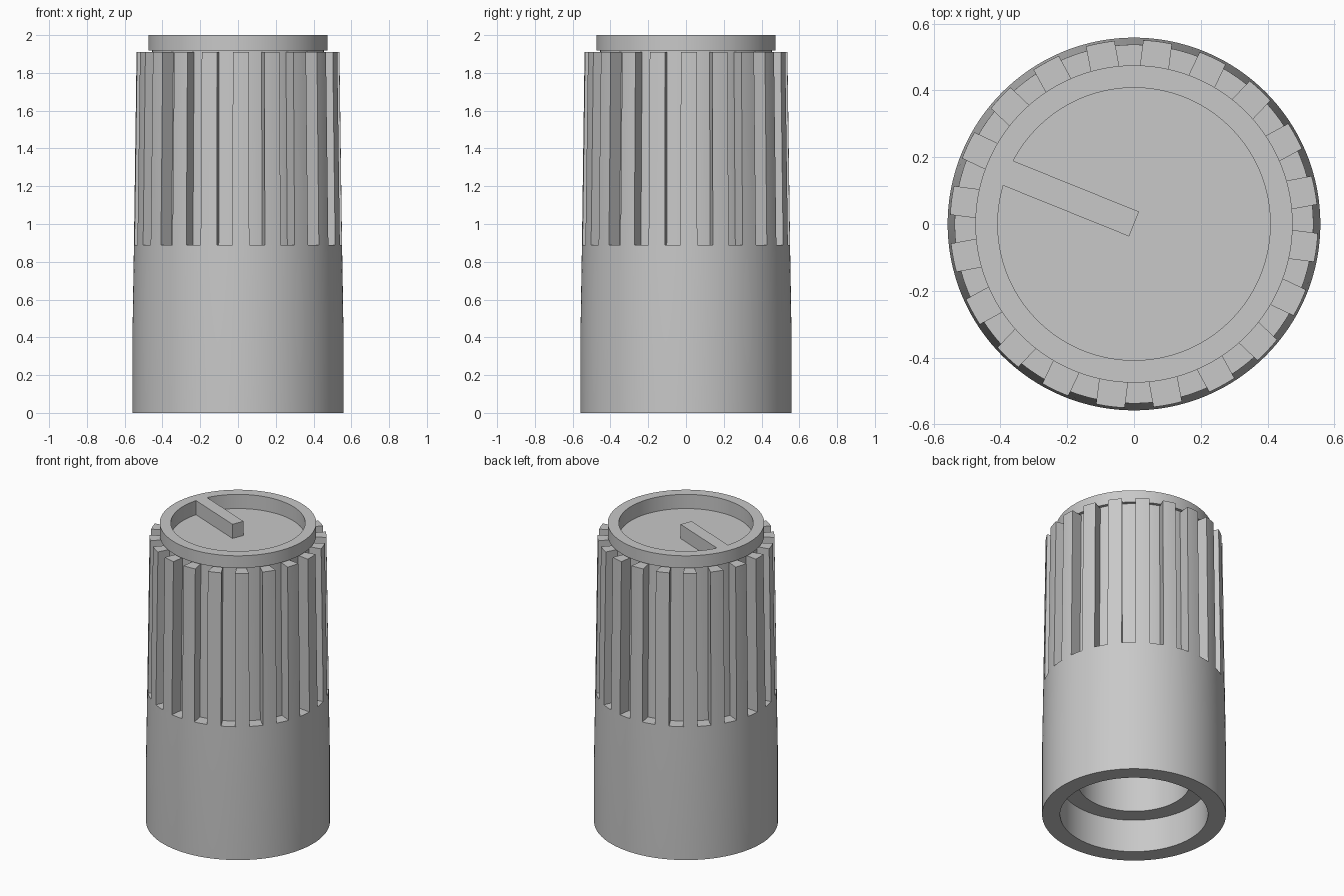
import bpy, bmesh
from math import sin, cos, asin, radians, pi
from mathutils import Matrix, Vector

if "Cube" in bpy.data.objects:
    bpy.data.objects.remove(bpy.data.objects["Cube"], do_unlink=True)

GREY = (0.58, 0.58, 0.58, 1)
grey = bpy.data.materials.new("plain_grey")
grey.use_nodes = True
grey.diffuse_color = GREY
grey.node_tree.nodes["Principled BSDF"].inputs["Base Color"].default_value = GREY


def finish(name, bm):
    bmesh.ops.recalc_face_normals(bm, faces=bm.faces)
    mesh = bpy.data.meshes.new(name)
    bm.to_mesh(mesh)
    bm.free()
    mesh.materials.append(grey)
    obj = bpy.data.objects.new(name, mesh)
    bpy.context.collection.objects.link(obj)
    bpy.ops.object.select_all(action="DESELECT")
    obj.select_set(True)
    bpy.context.view_layer.objects.active = obj
    bpy.ops.object.shade_smooth_by_angle(angle=radians(30))
    return obj


def lathe(name, profile, steps=160):
    bm = bmesh.new()
    verts = [bm.verts.new((r, 0, z)) for r, z in profile]
    edges = [bm.edges.new(pair) for pair in zip(verts, verts[1:])]
    bmesh.ops.spin(bm, geom=verts + edges, cent=(0, 0, 0), axis=(0, 0, 1),
                   angle=2 * pi, steps=steps, use_merge=True)
    bmesh.ops.remove_doubles(bm, verts=bm.verts, dist=0.0001)
    return finish(name, bm)


LEDGE, RIB_TOP = 0.89, 1.91      # height range of the grip ribs
CORE_LOW, CORE_TOP = 0.47, 0.455  # groove floor radius
OUT_LOW, OUT_TOP = 0.551, 0.537   # rib outer radius

# Sleeve with stepped bore, ledge and fluted core
lathe("body", [(0, 1.7), (0.34, 1.7), (0.34, 0.22), (0.449, 0.22), (0.449, 0),
               (0.558, 0), (0.558, 0.46), (OUT_LOW, LEDGE),
               (CORE_LOW, LEDGE), (CORE_TOP, 1.905)])

# Raised rim with a sunken dial face
lathe("cap_rim", [(CORE_TOP, 1.905), (CORE_TOP, 1.918), (0.475, 1.918), (0.475, 2),
                  (0.408, 2), (0.408, 1.905), (0, 1.905)])

# Tapered grip ribs separated by parallel-sided grooves
RIBS, GROOVE_HALF, ARC = 20, 0.042, 4
bm = bmesh.new()


def rib_section(middle, outer, z):
    points = []
    for r, direction in ((outer, 1), (0.44, -1)):
        half = pi / RIBS - asin(GROOVE_HALF / r)
        for i in range(ARC + 1):
            a = middle + direction * half * (2 * i / ARC - 1)
            points.append(bm.verts.new((r * cos(a), r * sin(a), z)))
    return points


for k in range(RIBS):
    middle = radians(271.6) + k * 2 * pi / RIBS
    low = rib_section(middle, OUT_LOW, LEDGE)
    top = rib_section(middle, OUT_TOP, RIB_TOP)
    bm.faces.new(top)
    for i in range(len(low)):
        j = (i + 1) % len(low)
        bm.faces.new((low[i], low[j], top[j], top[i]))
finish("grip_ribs", bm)

# Pointer bar from the rim to the dial centre, flush with the rim
bm = bmesh.new()
bmesh.ops.create_cube(bm, size=1)
length = 0.43
bmesh.ops.scale(bm, vec=(length, 0.08, 0.098), verts=bm.verts)
bmesh.ops.translate(bm, vec=(length / 2, 0, 1.951), verts=bm.verts)
bmesh.ops.rotate(bm, cent=(0, 0, 0), matrix=Matrix.Rotation(radians(158), 3, "Z"),
                 verts=bm.verts)
finish("pointer_bar", bm)
